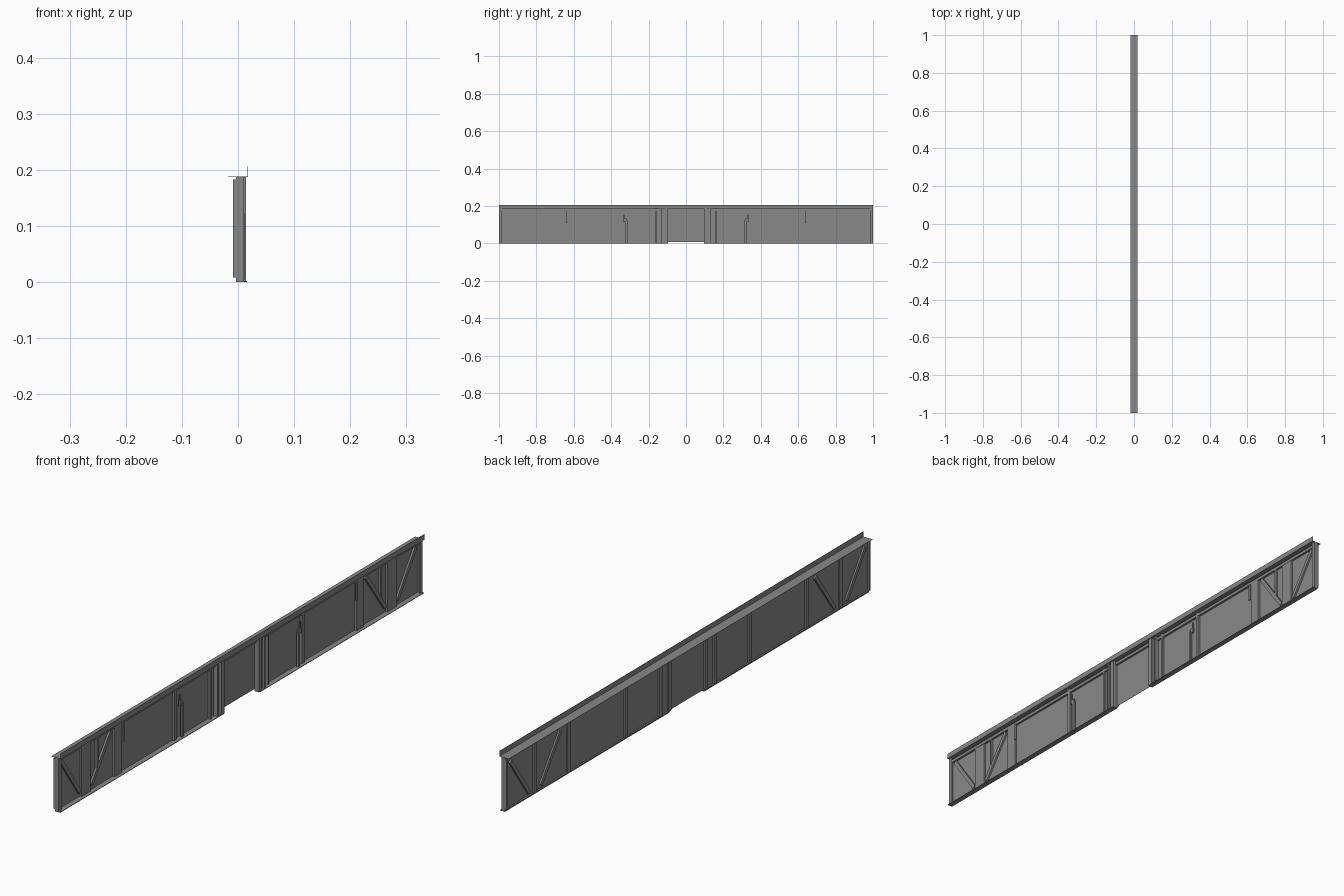
import bpy, bmesh, math
from mathutils import Matrix, Vector

if "Cube" in bpy.data.objects:
    bpy.data.objects.remove(bpy.data.objects["Cube"])

steel = bpy.data.materials.new("steel grey")
steel.diffuse_color = (0.25, 0.25, 0.25, 1)
steel.use_nodes = True
steel.node_tree.nodes["Principled BSDF"].inputs["Base Color"].default_value = steel.diffuse_color
WEB = -0.003          # side of the web plate
T = 0.001             # sheet thickness


def finish(name, bm):
    me = bpy.data.meshes.new(name)
    bm.to_mesh(me)
    bm.free()
    me.materials.append(steel)
    ob = bpy.data.objects.new(name, me)
    bpy.context.collection.objects.link(ob)
    return ob


def box(name, x, y, z):
    bm = bmesh.new()
    size = [b - a for a, b in (x, y, z)]
    mid = [(a + b) / 2 for a, b in (x, y, z)]
    bmesh.ops.create_cube(bm, size=1, matrix=Matrix.Translation(mid) @ Matrix.Diagonal((*size, 1)))
    return finish(name, bm)


def mirrored(name, x, y, z):
    for s, side in ((-1, "front"), (1, "back")):
        box(f"{side}_{name}", x, sorted((s * y[0], s * y[1])), z)


def brace(name, x, a, b, width):
    # sloping bar in the web plane, from (y, z) a to b
    for s, side in ((-1, "front"), (1, "back")):
        p, q = Vector((s * a[0], a[1])), Vector((s * b[0], b[1]))
        d = q - p
        m = (Matrix.Translation(((x[0] + x[1]) / 2, (p.x + q.x) / 2, (p.y + q.y) / 2))
             @ Matrix.Rotation(math.atan2(d.y, d.x), 4, 'X')
             @ Matrix.Diagonal((x[1] - x[0], d.length, width, 1)))
        bm = bmesh.new()
        bmesh.ops.create_cube(bm, size=1, matrix=m)
        finish(f"{side}_{name}", bm)


# Web and top angle
box("web", (WEB - T / 2, WEB + T / 2), (-1, 1), (0.008, 0.188))
box("top_flange", (-0.018, 0.018), (-1, 1), (0.187, 0.188))
box("top_lip", (0.017, 0.018), (-1, 1), (0.187, 0.206))
box("top_rail", (WEB, 0.005), (-0.99, 0.99), (0.172, 0.183))

# Bottom flange, open in the middle
mirrored("bottom_flange", (WEB, 0.016), (0.1, 1), (0.0, 0.002))
mirrored("bottom_lip", (WEB - T / 2, WEB + T / 2), (0.1, 1), (0.0, 0.009))
mirrored("bottom_inner_strip", (-0.009, WEB), (0.1, 1), (0.008, 0.009))

# Posts on the outer side
mirrored("end_post", (WEB, 0.010), (0.994, 1), (0.002, 0.187))
mirrored("end_post_cap", (0.009, 0.010), (0.985, 1), (0.002, 0.187))
mirrored("brace_post", (WEB, 0.004), (0.815, 0.865), (0.002, 0.183))
mirrored("thin_post", (WEB, 0.005), (0.775, 0.782), (0.07, 0.183))
mirrored("inner_post", (WEB, 0.005), (0.645, 0.685), (0.002, 0.183))
mirrored("quarter_post", (WEB, 0.005), (0.345, 0.357), (0.002, 0.187))
mirrored("centre_post_inner", (WEB, 0.014), (0.095, 0.112), (0.0, 0.187))
mirrored("centre_post_web", (WEB, 0.006), (0.112, 0.125), (0.0, 0.187))
mirrored("centre_post_outer", (WEB, 0.014), (0.125, 0.132), (0.0, 0.187))
mirrored("centre_post_edge", (WEB, 0.006), (0.155, 0.162), (0.0, 0.187))

# Posts on the inner side
for i, y in enumerate((0.84, 0.655, 0.34, 0.15, 0.10)):
    mirrored(f"inside_post_{i}", (-0.009, WEB), (y - 0.008, y + 0.008), (0.009, 0.183))
mirrored("inside_end_post", (-0.009, WEB), (0.992, 1), (0.009, 0.183))

# Diagonal braces on both sides
for side, x in (("outside", (WEB, 0.004)), ("inside", (-0.009, WEB))):
    brace(f"{side}_end_brace", x, (0.975, 0.168), (0.872, 0.02), 0.014)
    brace(f"{side}_inner_brace", x, (0.70, 0.168), (0.808, 0.02), 0.014)

# Lock lever with handle, and small hangers
mirrored("lock_lever", (0.005, 0.012), (0.314, 0.324), (0.005, 0.122))
mirrored("lock_head", (0.004, 0.010), (0.318, 0.334), (0.115, 0.132))
mirrored("lock_handle", (0.006, 0.009), (0.328, 0.333), (0.125, 0.155))
mirrored("hanger", (0.005, 0.009), (0.636, 0.645), (0.11, 0.172))
